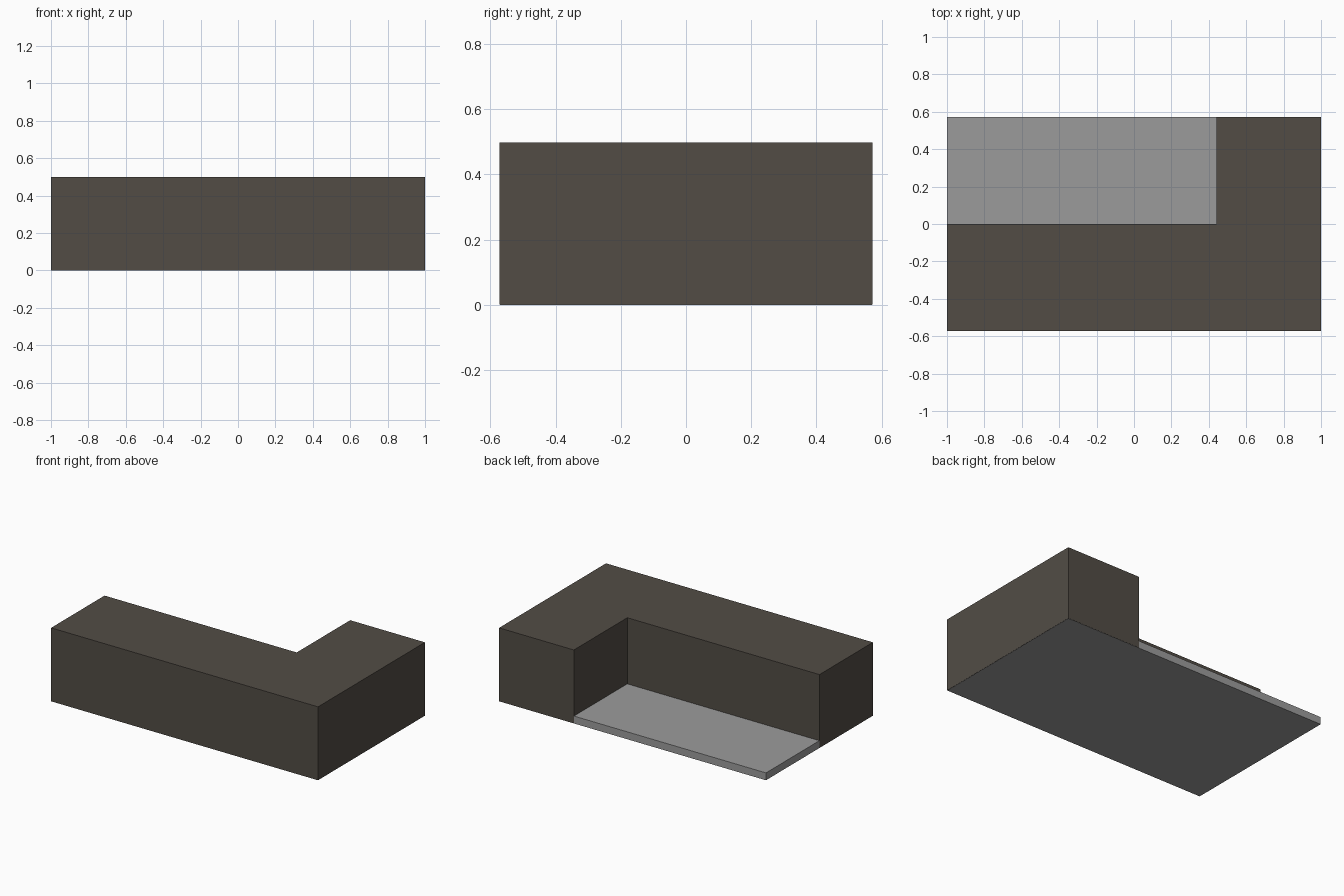
import bpy
import bmesh

if "Cube" in bpy.data.objects:
    bpy.data.objects.remove(bpy.data.objects["Cube"])

W, D, H = 1.0, 0.572, 0.498      # half width, half depth, full height
NOTCH_X, NOTCH_Y = 0.44, 0.0     # inner corner of the L
SLAB_T = 0.05
GAP = 0.001                      # keeps coincident faces apart


def material(name, rgb):
    mat = bpy.data.materials.new(name)
    mat.diffuse_color = (*rgb, 1.0)
    mat.use_nodes = True
    mat.node_tree.nodes["Principled BSDF"].inputs["Base Color"].default_value = mat.diffuse_color
    return mat


def prism(name, outline, z0, z1, mat):
    """Extrude a flat counter-clockwise outline from z0 up to z1."""
    bm = bmesh.new()
    base = bm.faces.new([bm.verts.new((x, y, z0)) for x, y in outline])
    top = bmesh.ops.extrude_face_region(bm, geom=[base], use_keep_orig=True)["geom"]
    verts = [g for g in top if isinstance(g, bmesh.types.BMVert)]
    bmesh.ops.translate(bm, verts=verts, vec=(0, 0, z1 - z0))
    bmesh.ops.recalc_face_normals(bm, faces=bm.faces)
    mesh = bpy.data.meshes.new(name)
    bm.to_mesh(mesh)
    bm.free()
    mesh.materials.append(mat)
    obj = bpy.data.objects.new(name, mesh)
    bpy.context.collection.objects.link(obj)
    return obj


dark = material("dark warm grey", (0.084, 0.073, 0.060))
light = material("light grey", (0.33, 0.33, 0.33))

# L-shaped main block, wrapping the front and right sides
prism("l_block", [(-W, -D), (W, -D), (W, D), (NOTCH_X, D),
                  (NOTCH_X, NOTCH_Y), (-W, NOTCH_Y)], GAP, H, dark)

# Thin floor slab under the whole footprint, exposed in the notch
a, b = W - GAP, D - GAP
prism("floor_slab", [(-a, -b), (a, -b), (a, b), (-a, b)], 0.0, SLAB_T, light)
